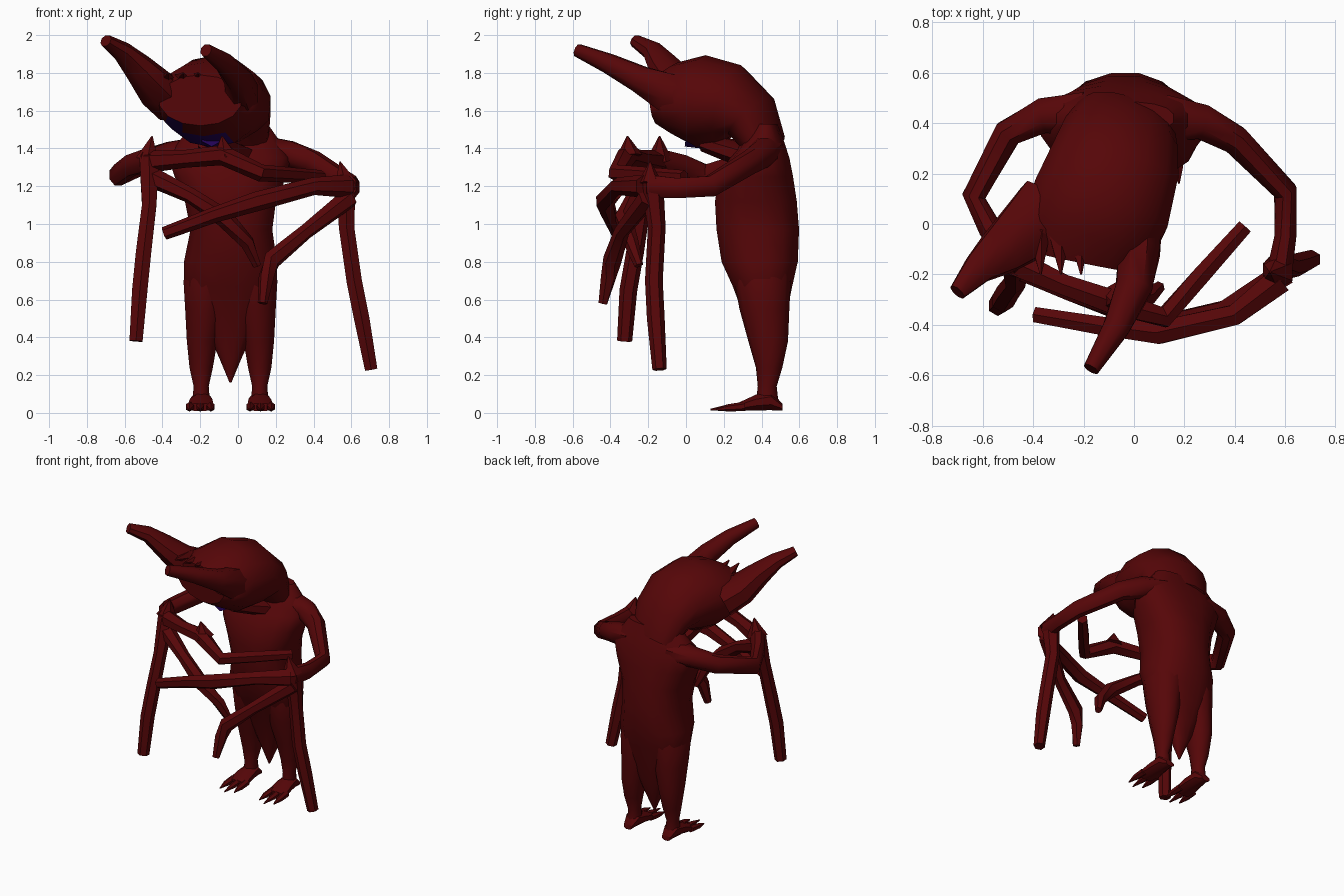
import bpy, bmesh, math
from mathutils import Vector


def material(name, rgb):
    m = bpy.data.materials.new(name)
    m.diffuse_color = (*rgb, 1)
    return m


RED = material("dark red", (0.092, 0.0018, 0.0024))
BLUE = material("deep blue", (0.018, 0.001, 0.10))


def loft(name, rings, sides=8, axis=None, angle=45, square=1.0, mat=RED):
    """Skin elliptical rings (x, y, z, half width, half depth) along a path."""
    pts = [Vector(r[:3]) for r in rings]
    whole = Vector(axis) if axis else (pts[-1] - pts[0]).normalized()
    ref = Vector((0, 1, 0)) if abs(whole.z) > 0.75 else Vector((0, 0, 1))
    bm = bmesh.new()
    loops = []
    for i, r in enumerate(rings):
        t = Vector(axis) if axis else (
            pts[min(i + 1, len(pts) - 1)] - pts[max(i - 1, 0)]).normalized()
        side = t.cross(ref).normalized()
        up = side.cross(t).normalized()
        ring = []
        for k in range(sides):
            a = 2 * math.pi * (k + 0.5) / sides
            c, s = math.cos(a), math.sin(a)
            c = math.copysign(abs(c) ** square, c)
            s = math.copysign(abs(s) ** square, s)
            ring.append(bm.verts.new(pts[i] + side * r[3] * c + up * r[-1] * s))
        loops.append(ring)
    for a, b in zip(loops, loops[1:]):
        for k in range(sides):
            n = (k + 1) % sides
            bm.faces.new((a[k], a[n], b[n], b[k]))
    bm.faces.new(loops[0][::-1])
    bm.faces.new(loops[-1])
    bmesh.ops.recalc_face_normals(bm, faces=bm.faces[:])
    me = bpy.data.meshes.new(name)
    bm.to_mesh(me)
    bm.free()
    ob = bpy.data.objects.new(name, me)
    bpy.context.collection.objects.link(ob)
    me.materials.append(mat)
    bpy.ops.object.select_all(action='DESELECT')
    ob.select_set(True)
    bpy.context.view_layer.objects.active = ob
    bpy.ops.object.shade_smooth_by_angle(angle=math.radians(angle))
    return ob


UP = (0, 0, 1)

# Torso: hanging pleat at the bottom, slim waist, broad hunched shoulders
loft("torso", [
    (-0.04, 0.42, 0.16, 0.005, 0.005), (-0.04, 0.425, 0.29, 0.06, 0.05),
    (-0.04, 0.425, 0.42, 0.12, 0.085), (-0.04, 0.415, 0.55, 0.19, 0.125),
    (-0.04, 0.405, 0.67, 0.25, 0.16),
    (-0.04, 0.39, 0.80, 0.25, 0.205), (-0.035, 0.38, 0.97, 0.22, 0.222),
    (-0.04, 0.37, 1.12, 0.245, 0.22), (-0.04, 0.37, 1.25, 0.30, 0.20),
    (-0.045, 0.39, 1.35, 0.33, 0.16), (-0.045, 0.41, 1.44, 0.27, 0.11),
    (-0.04, 0.42, 1.53, 0.2, 0.065)], 16, UP, 50, 0.85)

# Legs, feet and claws
for label, s in (("left", -1), ("right", 1)):
    def px(d):
        return -0.04 + s * d
    loft(label + "_leg", [
        (px(0.10), 0.395, 0.85, 0.10, 0.15),
        (px(0.125), 0.405, 0.70, 0.13, 0.15), (px(0.135), 0.415, 0.55, 0.11, 0.132),
        (px(0.15), 0.435, 0.38, 0.085, 0.105), (px(0.155), 0.44, 0.24, 0.065, 0.07),
        (px(0.155), 0.43, 0.14, 0.042, 0.05), (px(0.155), 0.43, 0.05, 0.05, 0.06)], 10, UP)
    loft(label + "_foot", [
        (px(0.155), 0.51, 0.03, 0.035, 0.02), (px(0.155), 0.45, 0.065, 0.055, 0.055),
        (px(0.155), 0.37, 0.055, 0.065, 0.045), (px(0.16), 0.27, 0.03, 0.075, 0.022)],
        8, (0, -1, 0))
    for k in (-1, 0, 1):
        x = px(0.16) + k * 0.052
        loft(label + "_claw", [
            (x, 0.31, 0.035, 0.026, 0.024), (x + k * 0.004, 0.23, 0.027, 0.022, 0.02),
            (x + k * 0.006, 0.13 + 0.03 * abs(k), 0.018, 0.004, 0.004)], 6)

# Head drooping forward, with a blue throat
head = loft("head", [
    (-0.03, 0.42, 1.42, 0.20, 0.10), (-0.055, 0.345, 1.57, 0.235, 0.15),
    (-0.08, 0.23, 1.63, 0.265, 0.22), (-0.13, 0.08, 1.65, 0.285, 0.245),
    (-0.18, -0.05, 1.66, 0.275, 0.195), (-0.2, -0.15, 1.655, 0.225, 0.135)], 14)
head.data.materials.append(BLUE)
for p in head.data.polygons:
    if p.normal.z < -0.55 and -0.07 < p.center.y < 0.08 and p.center.x < 0.0:
        p.material_index = 1

# Throat: red neck front with a blue patch under the jaw
loft("neck_front", [(-0.05, 0.34, 1.36, 0.16, 0.07), (-0.10, 0.20, 1.40, 0.12, 0.06),
                    (-0.13, 0.10, 1.43, 0.09, 0.05)], 8)
loft("throat_patch", [(-0.14, 0.12, 1.45, 0.07, 0.055), (-0.14, 0.0, 1.465, 0.06, 0.055)],
     6, mat=BLUE)

# Sunken face between the ears
bm = bmesh.new()
bm.from_mesh(head.data)
face = min(bm.faces, key=lambda f: f.calc_center_median().y)
bmesh.ops.inset_region(bm, faces=[face], thickness=0.035, depth=-0.05)
bm.to_mesh(head.data)
bm.free()

# Long blunt ears
loft("left_ear", [
    (-0.34, 0.07, 1.65, 0.14, 0.12), (-0.43, -0.03, 1.715, 0.13, 0.105),
    (-0.53, -0.11, 1.83, 0.10, 0.075), (-0.615, -0.175, 1.915, 0.066, 0.052),
    (-0.70, -0.27, 1.97, 0.036, 0.034)], 8)
loft("right_ear", [
    (0.0, 0.02, 1.65, 0.12, 0.12), (0.02, -0.11, 1.70, 0.09, 0.11),
    (0.0, -0.25, 1.77, 0.078, 0.075), (-0.07, -0.41, 1.85, 0.057, 0.055),
    (-0.17, -0.575, 1.92, 0.034, 0.036)], 8)

# Jagged brow
for i in range(3):
    x = -0.38 + i * 0.08
    loft("brow_spike", [(x, -0.03, 1.765, 0.05, 0.04),
                        (x + 0.01, -0.20, 1.80, 0.004, 0.004)], 5)

# Arms
loft("left_arm", [
    (-0.20, 0.43, 1.38, 0.10, 0.09), (-0.36, 0.43, 1.37, 0.075, 0.07),
    (-0.50, 0.36, 1.33, 0.06, 0.065), (-0.635, 0.11, 1.26, 0.05, 0.06),
    (-0.57, -0.02, 1.31, 0.05, 0.06), (-0.47, -0.16, 1.34, 0.055, 0.065)], 8)
loft("right_arm", [
    (0.12, 0.42, 1.39, 0.10, 0.085), (0.27, 0.405, 1.37, 0.075, 0.075),
    (0.40, 0.335, 1.325, 0.062, 0.065), (0.60, 0.13, 1.20, 0.05, 0.06),
    (0.60, -0.05, 1.19, 0.047, 0.058), (0.575, -0.20, 1.2, 0.055, 0.065)], 8)

# Long bony fingers: each a path of points with radii
FINGERS = {
    "left_drop_finger": [(-0.47, -0.15, 1.35, 0.06), (-0.47, -0.23, 1.10, 0.044),
                         (-0.50, -0.27, 0.85, 0.047), (-0.52, -0.305, 0.65, 0.047),
                         (-0.54, -0.325, 0.38, 0.04)],
    "left_reach_finger": [(-0.48, -0.15, 1.33, 0.06), (-0.28, -0.24, 1.345, 0.047),
                          (-0.08, -0.31, 1.365, 0.055), (0.12, -0.37, 1.27, 0.046),
                          (0.27, -0.20, 1.26, 0.041), (0.44, -0.01, 1.25, 0.035)],
    "left_low_finger": [(-0.46, -0.17, 1.25, 0.055), (-0.25, -0.27, 1.15, 0.042),
                        (-0.07, -0.33, 1.03, 0.05), (0.05, -0.29, 0.90, 0.04),
                        (0.10, -0.25, 0.78, 0.024)],
    "right_drop_finger": [(0.57, -0.18, 1.22, 0.06), (0.575, -0.155, 0.98, 0.047),
                          (0.615, -0.17, 0.70, 0.047), (0.655, -0.16, 0.5, 0.047),
                          (0.705, -0.14, 0.23, 0.038)],
    "right_reach_finger": [(0.58, -0.22, 1.20, 0.062), (0.40, -0.36, 1.20, 0.047),
                           (0.10, -0.43, 1.12, 0.052), (-0.12, -0.405, 1.05, 0.042),
                           (-0.39, -0.36, 0.95, 0.035)],
    "right_low_finger": [(0.59, -0.20, 1.14, 0.055), (0.36, -0.34, 0.96, 0.041),
                         (0.18, -0.39, 0.81, 0.05), (0.15, -0.41, 0.72, 0.042),
                         (0.13, -0.44, 0.58, 0.026)],
}
for name, path in FINGERS.items():
    loft(name, path, 6)

# Knuckle spikes
for tip, base in (((-0.455, -0.14, 1.465), (-0.48, -0.14, 1.34)),
                  ((-0.085, -0.31, 1.465), (-0.07, -0.30, 1.36)),
                  ((0.54, -0.19, 1.33), (0.57, -0.19, 1.21))):
    loft("knuckle_spike", [(*base, 0.07), (*tip, 0.004)], 6)
